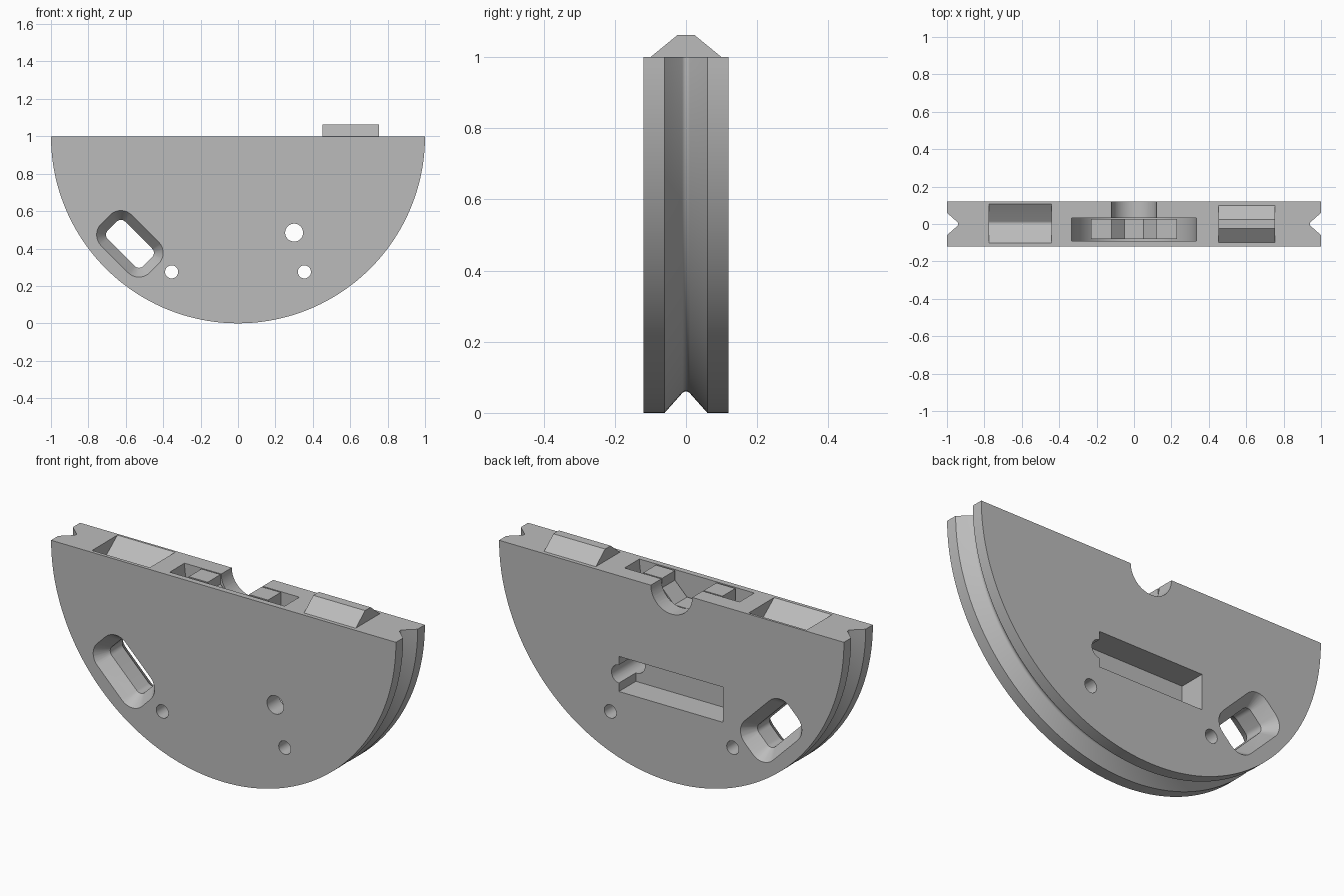
import bpy, bmesh, math
from mathutils import Vector

cube = bpy.data.objects.get("Cube")
if cube:
    bpy.data.objects.remove(cube)

grey = bpy.data.materials.new("plain_grey")
grey.use_nodes = True
colour = (0.5, 0.5, 0.5, 1)
grey.diffuse_color = colour
grey.node_tree.nodes["Principled BSDF"].inputs["Base Color"].default_value = colour

HALF = 0.12   # half thickness of the plate
TOP = 1.0     # height of the flat top


def make(name, bm):
    bmesh.ops.recalc_face_normals(bm, faces=bm.faces)
    mesh = bpy.data.meshes.new(name)
    bm.to_mesh(mesh)
    bm.free()
    mesh.materials.append(grey)
    ob = bpy.data.objects.new(name, mesh)
    bpy.context.collection.objects.link(ob)
    return ob


def loft(name, rings):
    """Closed solid through matching rings of points."""
    bm = bmesh.new()
    loops = [[bm.verts.new(p) for p in ring] for ring in rings]
    n = len(loops[0])
    for a, b in zip(loops, loops[1:]):
        for i in range(n):
            j = (i + 1) % n
            bm.faces.new((a[i], a[j], b[j], b[i]))
    bm.faces.new(loops[0])
    bm.faces.new(loops[-1])
    return make(name, bm)


def along_y(name, pts, lo, hi):
    return loft(name, [[(x, y, z) for x, z in pts] for y in (lo, hi)])


def along_x(name, pts, lo, hi):
    return loft(name, [[(x, y, z) for y, z in pts] for x in (lo, hi)])


def polygon(cx, cz, r, n, turn=0.0):
    angles = [turn + 2 * math.pi * i / n for i in range(n)]
    return [(cx + r * math.cos(a), cz + r * math.sin(a)) for a in angles]


def box(x0, x1, z0, z1):
    return [(x0, z0), (x1, z0), (x1, z1), (x0, z1)]


def rounded_box(cx, cz, a, b, r, turn, steps=8):
    """Rotated rectangle with rounded corners."""
    pts = []
    for k, (sx, sz) in enumerate([(1, 1), (-1, 1), (-1, -1), (1, -1)]):
        for i in range(steps + 1):
            t = math.pi / 2 * (k + i / steps)
            u = sx * (a - r) + r * math.cos(t)
            v = sz * (b - r) + r * math.sin(t)
            pts.append((cx + u * math.cos(turn) - v * math.sin(turn),
                        cz + u * math.sin(turn) + v * math.cos(turn)))
    return pts


def round_vee(width, depth, r, steps=6):
    """Vee profile (across, down) with a rounded tip."""
    slope = math.atan2(depth, width)
    arc = [slope * (2 * i / steps - 1) for i in range(steps + 1)]
    tip = [(r * math.sin(t), depth - r + r * math.cos(t)) for t in arc]
    return [(-width, 0)] + tip + [(width, 0)]


def cut(target, cutter):
    mod = target.modifiers.new("cut", "BOOLEAN")
    mod.operation = "DIFFERENCE"
    mod.solver = "EXACT"
    mod.object = cutter
    bpy.ops.object.select_all(action="DESELECT")
    bpy.context.view_layer.objects.active = target
    target.select_set(True)
    bpy.ops.object.modifier_apply(modifier=mod.name)
    bpy.data.objects.remove(cutter)


# Half disc with a vee groove round its rim
bm = bmesh.new()
profile = [(0, -HALF), (1, -HALF)]
profile += [(1 - d, y) for y, d in round_vee(0.06, 0.06, 0.015)]
profile += [(1, HALF), (0, HALF)]
verts = [bm.verts.new((r, y, TOP)) for r, y in profile]
edges = [bm.edges.new(pair) for pair in zip(verts, verts[1:])]
bmesh.ops.spin(bm, geom=verts + edges, cent=(0, 0, TOP), axis=(0, 1, 0),
               angle=math.pi, steps=96)
bmesh.ops.remove_doubles(bm, verts=bm.verts, dist=1e-5)
bmesh.ops.contextual_create(bm, geom=[e for e in bm.edges if e.is_boundary])
body = make("half_disc_body", bm)

# Rounded vee socket in the top, partner of the ridge
vee = [(y + 0.003, TOP - d) for y, d in round_vee(0.105, 0.075, 0.02)]
vee = [(vee[0][0], TOP + 0.1)] + vee + [(vee[-1][0], TOP + 0.1)]
cut(body, along_x("socket_cutter", vee, -0.775, -0.44))

# Round well in the top, opened to the back by a smaller notch
cut(body, along_y("well_cutter", polygon(0, TOP, 0.333, 96), -0.09, 0.033))
cut(body, along_y("notch_cutter", polygon(0, TOP, 0.12, 64), 0, 0.2))

# Round through holes
for x, z, r in [(-0.355, 0.275, 0.035), (0.355, 0.275, 0.035), (0.3, 0.485, 0.048)]:
    cut(body, along_y("hole_cutter", polygon(x, z, r, 32), -0.2, 0.2))

# Rectangular pocket in the back
cut(body, along_y("pocket_cutter", box(-0.3, 0.305, 0.393, 0.577), -0.02, 0.2))

# Slanted slot, flared towards both faces
rings = []
for y, grow in [(-0.13, 0.057), (-0.05, 0), (0.05, 0), (0.13, 0.057)]:
    pts = rounded_box(-0.578, 0.425, 0.134 + grow, 0.066 + grow, 0.032 + grow,
                      -math.pi / 4)
    rings.append([(x, y, z) for x, z in pts])
cut(body, loft("slot_cutter", rings))

# Ridge on the top
along_x("top_ridge", [(-0.1, TOP - 0.01), (-0.1, TOP), (-0.023, TOP + 0.063),
                      (0.023, TOP + 0.063), (0.1, TOP), (0.1, TOP - 0.01)], 0.453, 0.753)

# Half of an eight-sided collar sitting in the well
collar = []
for apothem in (0.23, 0.12):
    side = apothem * math.tan(math.pi / 8)
    arc = [(-apothem, TOP), (-apothem, TOP - side), (-side, TOP - apothem),
           (side, TOP - apothem), (apothem, TOP - side), (apothem, TOP)]
    collar += arc if apothem > 0.2 else arc[::-1]
along_y("well_collar", collar, -0.08, 0.026)

# Smooth curves, crisp edges
bpy.ops.object.select_all(action="DESELECT")
body.select_set(True)
bpy.context.view_layer.objects.active = body
bpy.ops.object.shade_smooth_by_angle(angle=math.radians(30))
